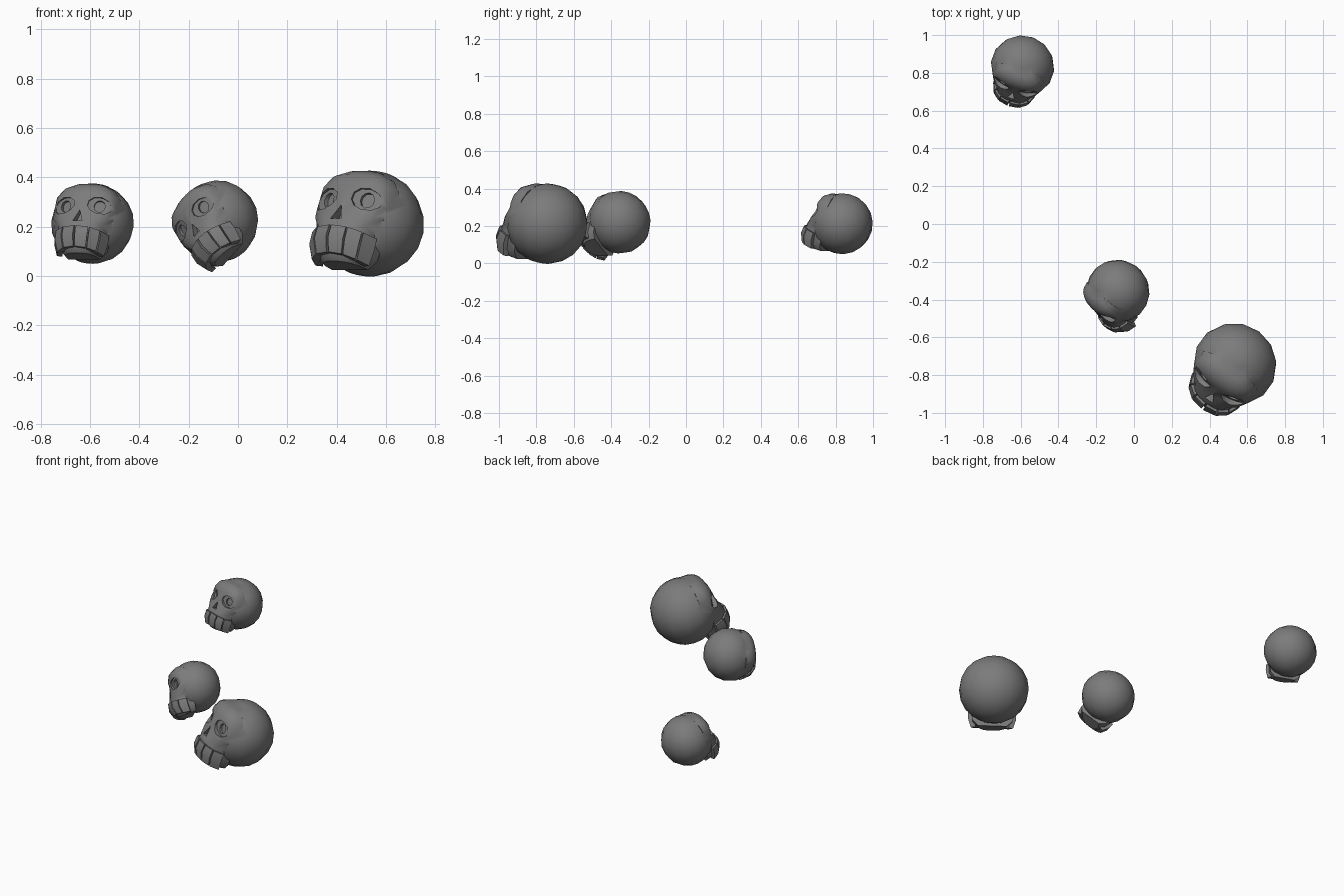
import bpy, bmesh, math
from mathutils import Vector, Matrix

if "Cube" in bpy.data.objects:
    bpy.data.objects.remove(bpy.data.objects["Cube"])


def new_object(name, bm):
    bmesh.ops.recalc_face_normals(bm, faces=bm.faces[:])
    mesh = bpy.data.meshes.new(name)
    bm.to_mesh(mesh)
    bm.free()
    ob = bpy.data.objects.new(name, mesh)
    bpy.context.collection.objects.link(ob)
    return ob


def boolean(target, other, operation):
    mod = target.modifiers.new("cut", 'BOOLEAN')
    mod.operation = operation
    mod.solver = 'EXACT'
    mod.object = other
    bpy.context.view_layer.objects.active = target
    bpy.ops.object.modifier_apply(modifier=mod.name)
    bpy.data.objects.remove(other, do_unlink=True)


def arc_point(w, f, t):
    # squarish horizontal arc around the front of the face
    s, c = math.sin(t), max(math.cos(t), 0.0)
    return math.copysign(w * abs(s) ** 0.9, s), -0.35 - (f - 0.35) * c ** 0.75


# cranium: low-sided ball of radius 1, facing -y
bm = bmesh.new()
bmesh.ops.create_uvsphere(bm, u_segments=14, v_segments=10, radius=1,
                          matrix=Matrix.Diagonal((1.04, 1, 1, 1)))
skull = new_object("skull", bm)

# face: stacked arcs (height, half width, forward reach) from brow to chin
levels = [(0.86, 0.38, 0.60), (0.72, 0.66, 0.82), (0.50, 0.82, 0.91),
          (0.12, 0.86, 0.96), (-0.12, 0.82, 1.05), (-0.30, 0.68, 1.12),
          (-0.42, 0.66, 1.15), (-0.85, 0.60, 1.10), (-1.02, 0.42, 0.95)]
bm = bmesh.new()
rings = []
for z, w, f in levels:
    ring = []
    for i in range(11):
        x, y = arc_point(w, f, math.radians(-90 + 18 * i))
        ring.append(bm.verts.new((x, y, z)))
    rings.append(ring)
for a, b in zip(rings, rings[1:]):
    for i in range(11):
        j = (i + 1) % 11
        bm.faces.new((a[i], a[j], b[j], b[i]))
bm.faces.new(rings[0])
bm.faces.new(rings[-1])
boolean(skull, new_object("face", bm), 'UNION')


# eye sockets: slanted shallow ovals, each with a deeper round hole
def eye_cutter(side, sx, sz, floor):
    bm = bmesh.new()
    m = (Matrix.Translation((side * 0.22, 0, 0.22)) @ Matrix.Rotation(side * 0.28, 4, 'Z')
         @ Matrix.Rotation(side * 0.2, 4, 'Y')
         @ Matrix.Translation((0, -floor - 0.5, 0))
         @ Matrix.Diagonal((sx, 1, sz, 1)) @ Matrix.Rotation(math.pi / 2, 4, 'X'))
    bmesh.ops.create_cone(bm, cap_ends=True, segments=10, radius1=1, radius2=1,
                          depth=1, matrix=m)
    return new_object("eye_cutter", bm)


for side in (-1, 1):
    boolean(skull, eye_cutter(side, 0.31, 0.22, 0.82), 'DIFFERENCE')
    boolean(skull, eye_cutter(side, 0.14, 0.15, 0.74), 'DIFFERENCE')

# nose hole: small triangular prism
bm = bmesh.new()
for y in (-0.85, -1.4):
    for x, z in ((-0.12, -0.22), (0.12, -0.22), (0, 0.08)):
        bm.verts.new((x, y, z))
bmesh.ops.convex_hull(bm, input=bm.verts[:])
boolean(skull, new_object("nose_cutter", bm), 'DIFFERENCE')

# teeth: tapered wedges around the muzzle, lower towards the mouth corners
bm = bmesh.new()
edges = [math.radians(-78 + 26 * i) for i in range(7)]
for t0, t1 in zip(edges, edges[1:]):
    gap = 0.025
    vs = []
    for z, w, f in ((-0.38, 0.73, 1.21), (-0.62, 0.73, 1.25), (-0.90, 0.64, 1.15)):
        for t in (t0 + gap, t1 - gap):
            for d in (0, -0.14):
                x, y = arc_point(w + d, f + d, t)
                vs.append(bm.verts.new((x, y, z - 0.12 * math.sin(t) ** 2)))
    bmesh.ops.convex_hull(bm, input=vs)
teeth = new_object("teeth", bm)

# dark bone colour
bone = bpy.data.materials.new("dark_bone")
bone.diffuse_color = (0.2, 0.2, 0.2, 1)
bone.use_nodes = True
bone.node_tree.nodes["Principled BSDF"].inputs["Base Color"].default_value = bone.diffuse_color
bpy.ops.object.select_all(action='DESELECT')
for ob in (skull, teeth):
    ob.data.materials.clear()
    ob.data.materials.append(bone)
    ob.select_set(True)
bpy.context.view_layer.objects.active = skull
bpy.ops.object.shade_smooth_by_angle(angle=math.radians(40))

# three skulls: name, centre, radius, facing direction, up direction
placements = [
    ("large", (0.535, -0.742, 0.212), 0.215, (-0.57, -0.78, 0.29), (0, 0, 1)),
    ("far", (-0.59, 0.835, 0.212), 0.163, (-0.33, -0.90, 0.27), (0, 0, 1)),
    ("tilted", (-0.085, -0.355, 0.22), 0.165, (-0.58, -0.80, -0.12), (-0.58, 0.30, 0.75)),
]
for i, (name, centre, radius, facing, up) in enumerate(placements):
    y = -Vector(facing).normalized()
    x = y.cross(Vector(up)).normalized()
    z = x.cross(y)
    m = (Matrix.Translation(centre) @ Matrix((x, y, z)).transposed().to_4x4()
         @ Matrix.Scale(radius, 4))
    for part, src in (("skull", skull), ("teeth", teeth)):
        ob = src
        if i:
            ob = src.copy()
            bpy.context.collection.objects.link(ob)
        ob.name = name + "_" + part
        ob.matrix_world = m
